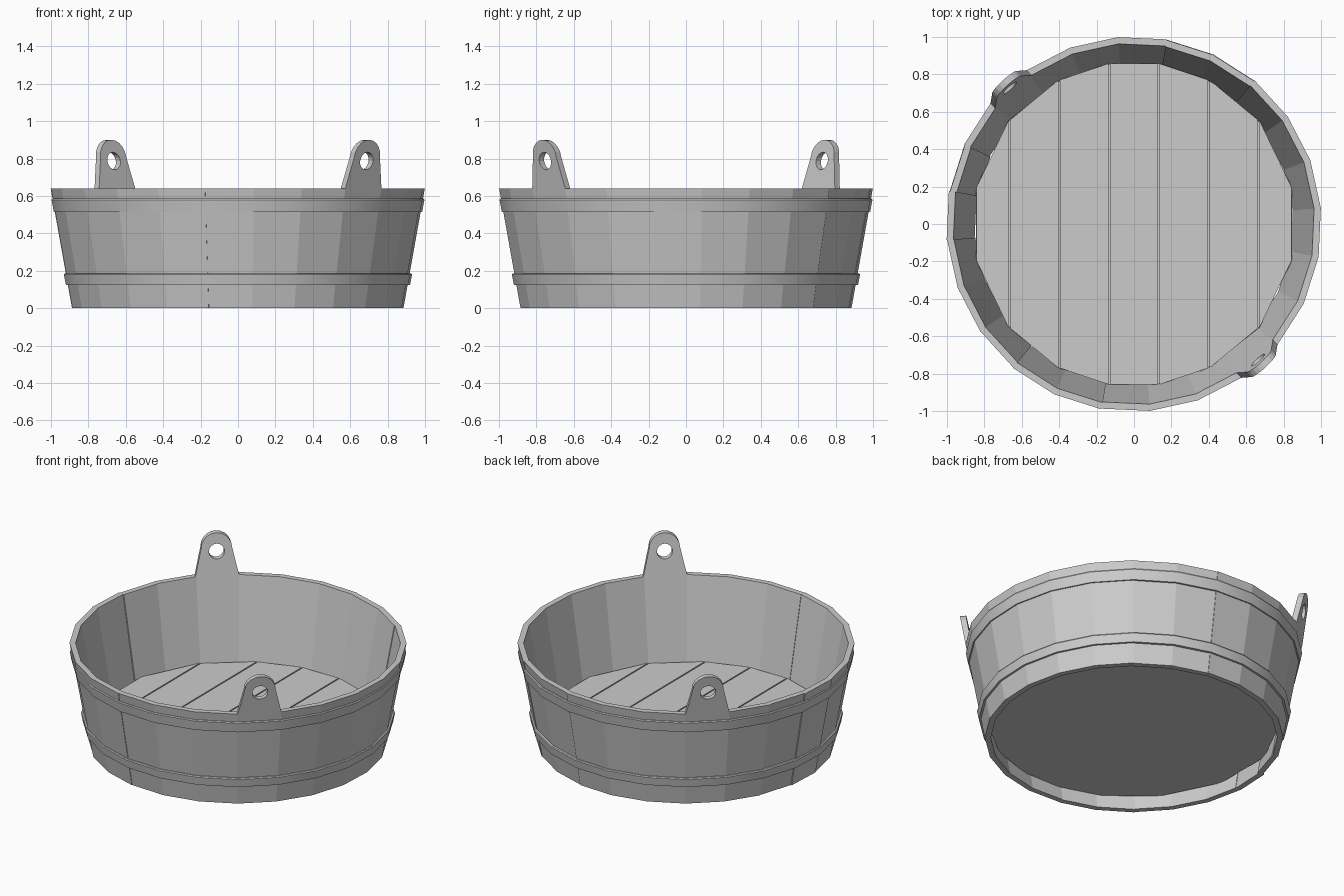
import bpy
import bmesh
import random
from math import radians, cos, sin, pi, sqrt
from mathutils import Vector

random.seed(4)
if "Cube" in bpy.data.objects:
    bpy.data.objects.remove(bpy.data.objects["Cube"], do_unlink=True)

STAVES = 24
STEP = 2 * pi / STAVES
START = radians(4.9)          # angle of the first stave joint
HEIGHT, WALL = 0.64, 0.036
HANDLE_STAVES = (20, 8)

grey = bpy.data.materials.new("plain_grey")
grey.use_nodes = True
grey.diffuse_color = (0.6, 0.6, 0.6, 1)
grey.node_tree.nodes["Principled BSDF"].inputs["Base Color"].default_value = (0.6, 0.6, 0.6, 1)


def radius(z):
    """Outer corner radius of the flared wall at a height."""
    return 0.888 + 0.179 * z


def polar(r, a, z):
    return Vector((r * cos(a), r * sin(a), z))


def finish(bm, name):
    bmesh.ops.recalc_face_normals(bm, faces=bm.faces)
    mesh = bpy.data.meshes.new(name)
    bm.to_mesh(mesh)
    bm.free()
    mesh.materials.append(grey)
    obj = bpy.data.objects.new(name, mesh)
    bpy.context.collection.objects.link(obj)
    return obj


def prism(bm, low, high):
    """Closed solid between two matching loops of points."""
    a = [bm.verts.new(p) for p in low]
    b = [bm.verts.new(p) for p in high]
    bm.faces.new(a[::-1])
    bm.faces.new(b)
    for i in range(len(a)):
        j = (i + 1) % len(a)
        bm.faces.new((a[i], a[j], b[j], b[i]))


# Wall: separate flat staves, a few slightly out of line
bm = bmesh.new()
for i in range(STAVES):
    a0, a1 = START + i * STEP, START + (i + 1) * STEP
    shift = 0 if i in HANDLE_STAVES else random.choice((0, 0, 0, -0.004, 0.003))

    def section(z):
        r = radius(z) + shift
        return [polar(r, a0, z), polar(r, a1, z),
                polar(r - WALL, a1, z), polar(r - WALL, a0, z)]
    prism(bm, section(0), section(HEIGHT))
finish(bm, "wall_staves")


# Hoops: thin bands following the flare
def hoop(name, z0, z1, out):
    bm = bmesh.new()
    profile = [(radius(z0) - 0.01, z0), (radius(z0) + out, z0),
               (radius(z1) + out, z1 - 0.006), (radius(z1) + out - 0.004, z1),
               (radius(z1) - 0.01, z1)]
    rings = [[bm.verts.new(polar(r, START + i * STEP, z)) for r, z in profile]
             for i in range(STAVES)]
    for i in range(STAVES):
        p, q = rings[i], rings[(i + 1) % STAVES]
        for k in range(len(profile)):
            m = (k + 1) % len(profile)
            bm.faces.new((p[k], q[k], q[m], p[m]))
    obj = finish(bm, name)
    bpy.ops.object.select_all(action="DESELECT")
    obj.select_set(True)
    bpy.context.view_layer.objects.active = obj
    bpy.ops.object.shade_smooth_by_angle(angle=radians(30))


hoop("upper_hoop", 0.515, 0.585, 0.008)
hoop("lower_hoop", 0.125, 0.185, 0.013)

# Floor: seven boards over a thin underside panel
FLOOR_R, BOARD = 0.868, 0.266
edges = [-0.845] + [BOARD * (k - 2.5) for k in range(6)] + [0.845]


def half_length(x):
    return sqrt(FLOOR_R ** 2 - x ** 2)


def lift(points, z):
    return [Vector((x, y, z)) for x, y in points]


bm = bmesh.new()
for x0, x1 in zip(edges, edges[1:]):
    h0, h1 = half_length(x0), half_length(x1)
    x0, x1 = x0 + 0.004, x1 - 0.004
    outline = [(x0, -h0), (x1, -h1), (x1, h1), (x0, h0)]
    prism(bm, lift(outline, 0.1), lift(outline, 0.117))
finish(bm, "floor_boards")

bm = bmesh.new()
outline = [(x, -half_length(x)) for x in edges]
outline += [(x, half_length(x)) for x in reversed(edges)]
prism(bm, lift(outline, 0.09), lift(outline, 0.1))
finish(bm, "floor_underside")


# Handles: tapered, round-topped ears with a hole, rising from two staves
def handle(name, stave):
    mid = START + (stave + 0.5) * STEP
    outward = Vector((cos(mid), sin(mid), 0))
    along = Vector((-sin(mid), cos(mid), 0))

    def place(t, z):
        return outward * (radius(z) * cos(STEP / 2)) + along * t + Vector((0, 0, z))

    base = radius(HEIGHT) * sin(STEP / 2)
    ear = [(base, HEIGHT)]
    ear += [(0.093 * cos(k * pi / 10), 0.807 + 0.093 * sin(k * pi / 10)) for k in range(11)]
    ear += [(-base, HEIGHT)]
    hole = [(0.047 * cos(k * pi / 8), 0.787 + 0.047 * sin(k * pi / 8)) for k in range(16)]

    bm = bmesh.new()
    for loop in (ear, hole):
        verts = [bm.verts.new(place(t, z)) for t, z in loop]
        for i, v in enumerate(verts):
            bm.edges.new((v, verts[(i + 1) % len(verts)]))
    bmesh.ops.triangle_fill(bm, edges=bm.edges[:], use_beauty=True)
    back = bmesh.ops.extrude_face_region(bm, geom=bm.faces[:], use_keep_orig=True)
    moved = [g for g in back["geom"] if isinstance(g, bmesh.types.BMVert)]
    bmesh.ops.translate(bm, verts=moved, vec=-outward * WALL)
    finish(bm, name)


handle("left_front_handle", HANDLE_STAVES[0])
handle("right_back_handle", HANDLE_STAVES[1])
